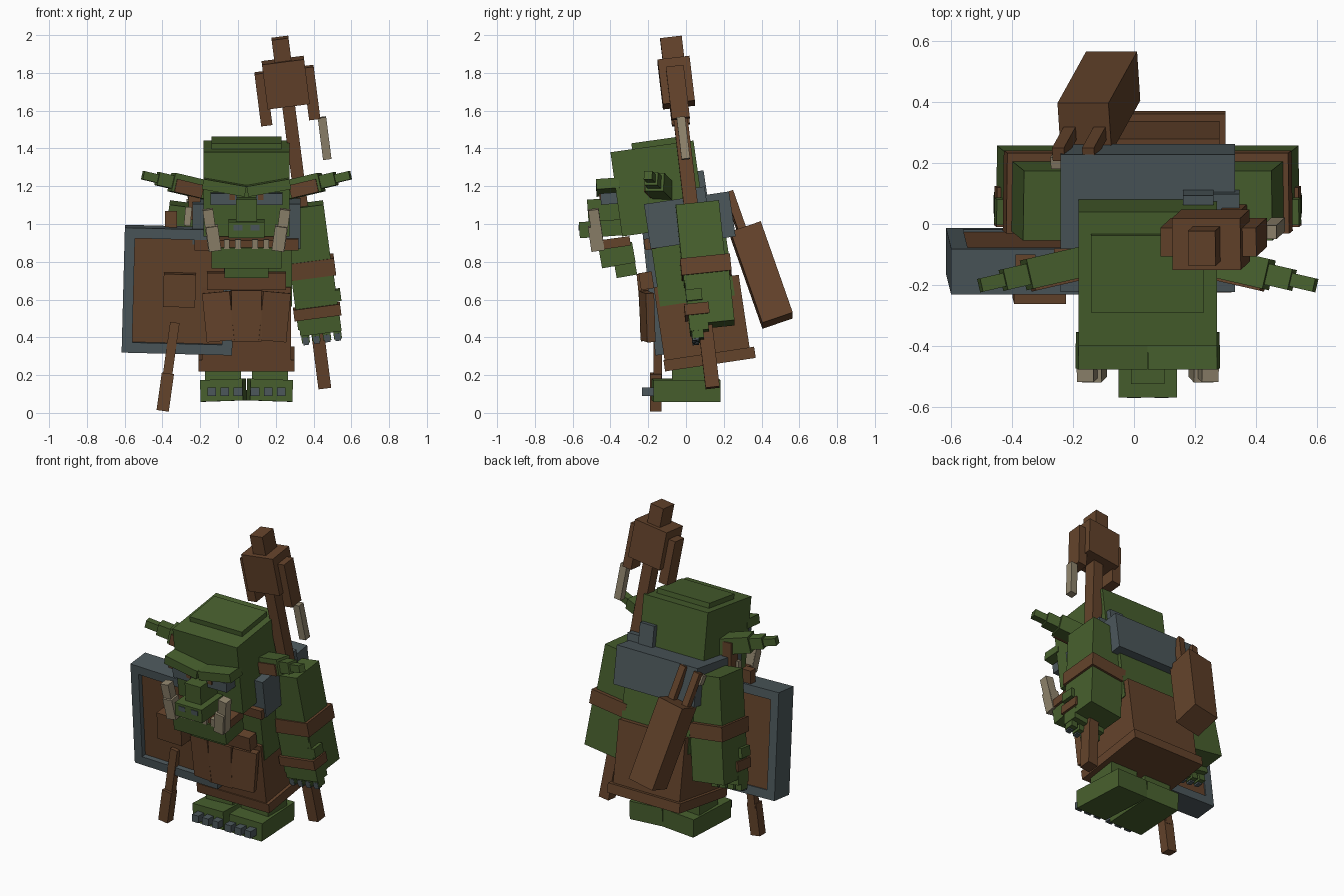
import bpy, bmesh, math
from mathutils import Matrix, Vector, Euler

old = bpy.data.objects.get("Cube")
if old:
    bpy.data.objects.remove(old, do_unlink=True)

CX = 0.045  # middle plane of the body


def material(name, rgb):
    m = bpy.data.materials.new(name)
    m.use_nodes = True
    m.diffuse_color = (*rgb, 1)
    m.node_tree.nodes["Principled BSDF"].inputs["Base Color"].default_value = (*rgb, 1)
    return m


GREEN = material("skin green", (0.064, 0.116, 0.027))
BROWN = material("leather brown", (0.127, 0.056, 0.024))
GREY = material("iron grey", (0.072, 0.096, 0.105))
BONE = material("bone beige", (0.28, 0.235, 0.155))


def frame(loc, rot=(0, 0, 0)):
    r = Euler([math.radians(a) for a in rot]).to_matrix().to_4x4()
    return Matrix.Translation(Vector(loc)) @ r


WORLD = Matrix.Identity(4)
FLIP = Matrix.Translation((2 * CX, 0, 0)) @ Matrix.Scale(-1, 4, (1, 0, 0))


def box(name, mat, size, loc, rot=(0, 0, 0), base=WORLD):
    """A block with the given size, placed in a base frame."""
    bm = bmesh.new()
    bmesh.ops.create_cube(bm, size=1)
    m = base @ frame(loc, rot) @ Matrix.Diagonal((*size, 1))
    bm.transform(m)
    if m.determinant() < 0:
        bmesh.ops.reverse_faces(bm, faces=bm.faces)
    mesh = bpy.data.meshes.new(name)
    bm.to_mesh(mesh)
    bm.free()
    mesh.materials.append(mat)
    ob = bpy.data.objects.new(name, mesh)
    bpy.context.collection.objects.link(ob)
    return ob


def pair(name, mat, size, loc, rot=(0, 0, 0), base=WORLD):
    """The same block on both sides of the body."""
    box("left_" + name, mat, size, loc, rot, base)
    box("right_" + name, mat, size, loc, rot, FLIP @ base)


LEAN = (8.5, 0, 0)

# Torso, collar and skirt, all leaning forward
box("torso", GREEN, (0.48, 0.40, 0.42), (CX, 0.03, 0.80), LEAN)
box("collar", GREY, (0.57, 0.455, 0.24), (CX, 0.02, 1.02), LEAN)
box("collar_spike", GREY, (0.10, 0.07, 0.16), (0.21, 0.07, 1.20), LEAN)
box("collar_spike_base", GREY, (0.09, 0.06, 0.09), (0.30, 0.075, 1.15), LEAN)
box("chest_strap", BROWN, (0.55, 0.06, 0.06), (CX, -0.19, 0.895), LEAN)
box("skirt", BROWN, (0.47, 0.455, 0.42), (CX, 0.085, 0.49), LEAN)
box("skirt_hem", BROWN, (0.51, 0.485, 0.06), (CX, 0.125, 0.285), LEAN)
box("belt", BROWN, (0.42, 0.07, 0.09), (CX, -0.21, 0.70), LEAN)
box("loincloth_middle", BROWN, (0.16, 0.05, 0.27), (CX, -0.22, 0.515), (3, 0, 0))
pair("loincloth_side", BROWN, (0.15, 0.045, 0.26), (CX + 0.145, -0.205, 0.51), (3, 5, 14))

# Legs, feet and toenails
pair("leg", GREEN, (0.19, 0.19, 0.20), (CX + 0.125, 0.02, 0.24))
pair("foot", GREEN, (0.225, 0.355, 0.115), (CX + 0.123, 0.0, 0.12), (0, 2, 3))
for i in range(3):
    pair("toenail_%d" % (i + 1), GREY, (0.045, 0.07, 0.045),
         (CX + 0.045 + 0.07 * i, -0.197, 0.113))

# Head
box("head", GREEN, (0.455, 0.444, 0.45), (CX, -0.149, 1.188), (8, 0, 0))
box("head_cap", GREEN, (0.37, 0.255, 0.05), (CX, -0.16, 1.42), (8, 0, 0))
pair("brow", GREEN, (0.23, 0.12, 0.055), (CX + 0.118, -0.415, 1.195), (4, -10, 0))
pair("eye", GREY, (0.14, 0.10, 0.06), (CX + 0.12, -0.402, 1.135), (4, 0, 0))
pair("pupil", BROWN, (0.03, 0.008, 0.035), (CX + 0.075, -0.455, 1.145), (4, 0, 0))
box("nose_bridge", GREEN, (0.11, 0.18, 0.13), (CX, -0.43, 1.07), (4, 0, 0))
box("snout", GREEN, (0.19, 0.23, 0.085), (CX, -0.45, 0.975), (4, 0, 0))
pair("nostril", GREY, (0.045, 0.008, 0.03), (CX + 0.045, -0.565, 0.98), (4, 0, 0))
box("gums", BROWN, (0.40, 0.16, 0.05), (CX, -0.375, 0.90), (8, 0, 0))
box("jaw", GREEN, (0.37, 0.18, 0.11), (CX, -0.365, 0.835), (10, 0, 0))
box("chin", GREEN, (0.235, 0.11, 0.085), (CX, -0.32, 0.765), (10, 0, 0))
pair("tusk", BONE, (0.055, 0.055, 0.22), (CX + 0.19, -0.475, 0.97), (8, 8, 0))
pair("tusk_root", BONE, (0.065, 0.07, 0.13), (CX + 0.175, -0.475, 0.925), (8, 8, 0))
for i, dx in enumerate((0.045, 0.105)):
    pair("tooth_%d" % (i + 1), BONE, (0.03, 0.03, 0.05), (CX + dx, -0.455, 0.895), (8, 0, 0))

# Ears, stepped towards the tip
EAR = frame((0.265, -0.125, 1.165), (0, -13, -13))
for i, (x0, x1, w) in enumerate(((-0.04, 0.19, 0.10), (0.19, 0.27, 0.07), (0.27, 0.35, 0.045))):
    pair("ear_%d" % (i + 1), GREEN, (x1 - x0, w, w), ((x0 + x1) / 2, 0, 0.015), base=EAR)
pair("inner_ear", BROWN, (0.15, 0.02, 0.07), (0.10, -0.048, 0.0), base=EAR)

# Arms with bands, hands and claws
ARM = frame((0.345, 0.06, 1.10), (6, -7.5, 0))
pair("upper_arm", GREEN, (0.215, 0.23, 0.42), (0, 0, -0.21), base=ARM)
pair("arm_band", BROWN, (0.25, 0.265, 0.09), (0, 0.01, -0.335), base=ARM)
pair("forearm", GREEN, (0.225, 0.24, 0.27), (0, 0.01, -0.51), base=ARM)
pair("bracer", BROWN, (0.25, 0.13, 0.06), (0, -0.062, -0.565), base=ARM)
pair("hand", GREEN, (0.22, 0.10, 0.08), (0.005, -0.06, -0.64), base=ARM)
pair("thumb", GREEN, (0.05, 0.085, 0.06), (0.11, -0.07, -0.49), base=ARM)
for i in range(4):
    x = -0.08 + 0.057 * i
    pair("finger_%d" % (i + 1), GREEN, (0.042, 0.06, 0.06), (x, -0.07, -0.69), base=ARM)
    pair("claw_%d" % (i + 1), GREY, (0.03, 0.035, 0.04), (x, -0.085, -0.71), base=ARM)

# Long club in the left hand
CLUB = frame((0.222, -0.08, 1.985), (6.75, -7.3, 0))
box("club_handle", BROWN, (0.068, 0.075, 1.60), (0, 0, -1.08), base=CLUB)
box("club_knob", BROWN, (0.09, 0.115, 0.14), (0, 0, -0.07), base=CLUB)
box("club_head", BROWN, (0.225, 0.17, 0.24), (0, 0, -0.24), base=CLUB)
for side, x in (("left", 0.128), ("right", -0.128)):
    box("club_%s_plate" % side, BROWN, (0.06, 0.095, 0.28), (x, 0, -0.31), base=CLUB)
box("club_bone", BONE, (0.045, 0.045, 0.225), (0.167, 0, -0.56), base=CLUB)

# Framed shield on the right arm
SHIELD = frame((-0.315, -0.122, 0.65), (6, 1.5, 0))
W, H, T, B = 0.585, 0.665, 0.15, 0.055
for side, s in (("left", 1), ("right", -1)):
    box("shield_%s_rim" % side, GREY, (B, T, H), (s * (W - B) / 2, 0, 0), base=SHIELD)
for side, s in (("top", 1), ("bottom", -1)):
    box("shield_%s_rim" % side, GREY, (W - 2 * B, T, B), (0, 0, s * (H - B) / 2), base=SHIELD)
box("shield_panel", BROWN, (W - 2 * B, 0.11, H - 2 * B), (0, 0.012, 0), base=SHIELD)
box("shield_boss", BROWN, (0.17, 0.09, 0.175), (0.005, -0.085, 0.01), base=SHIELD)

# Posts and hanging grip behind the shield
box("grip_end", BROWN, (0.065, 0.06, 0.20), (-0.385, -0.16, 0.11), (0, 8, 0))
box("grip_shaft", BROWN, (0.05, 0.045, 0.30), (-0.355, -0.15, 0.33), (0, 8, 0))
box("outer_post", BROWN, (0.065, 0.05, 0.20), (-0.355, -0.125, 0.97))
box("inner_post", BROWN, (0.065, 0.07, 0.20), (-0.23, -0.115, 1.12))
box("post_bone", BONE, (0.035, 0.03, 0.10), (-0.265, -0.145, 1.04), (0, 5, 0))

# Quiver on the back with two bone-tipped handles
QUIVER = frame((-0.115, 0.40, 0.73), (19, -11, 0))
box("quiver", BROWN, (0.17, 0.17, 0.52), (0, 0, 0), base=QUIVER)
for i, x in enumerate((-0.05, 0.05)):
    box("quiver_handle_%d" % (i + 1), BROWN, (0.04, 0.045, 0.26), (x, -0.02, 0.34), base=QUIVER)
    box("quiver_tip_%d" % (i + 1), BONE, (0.06, 0.04, 0.06), (x, -0.055, 0.43), base=QUIVER)
